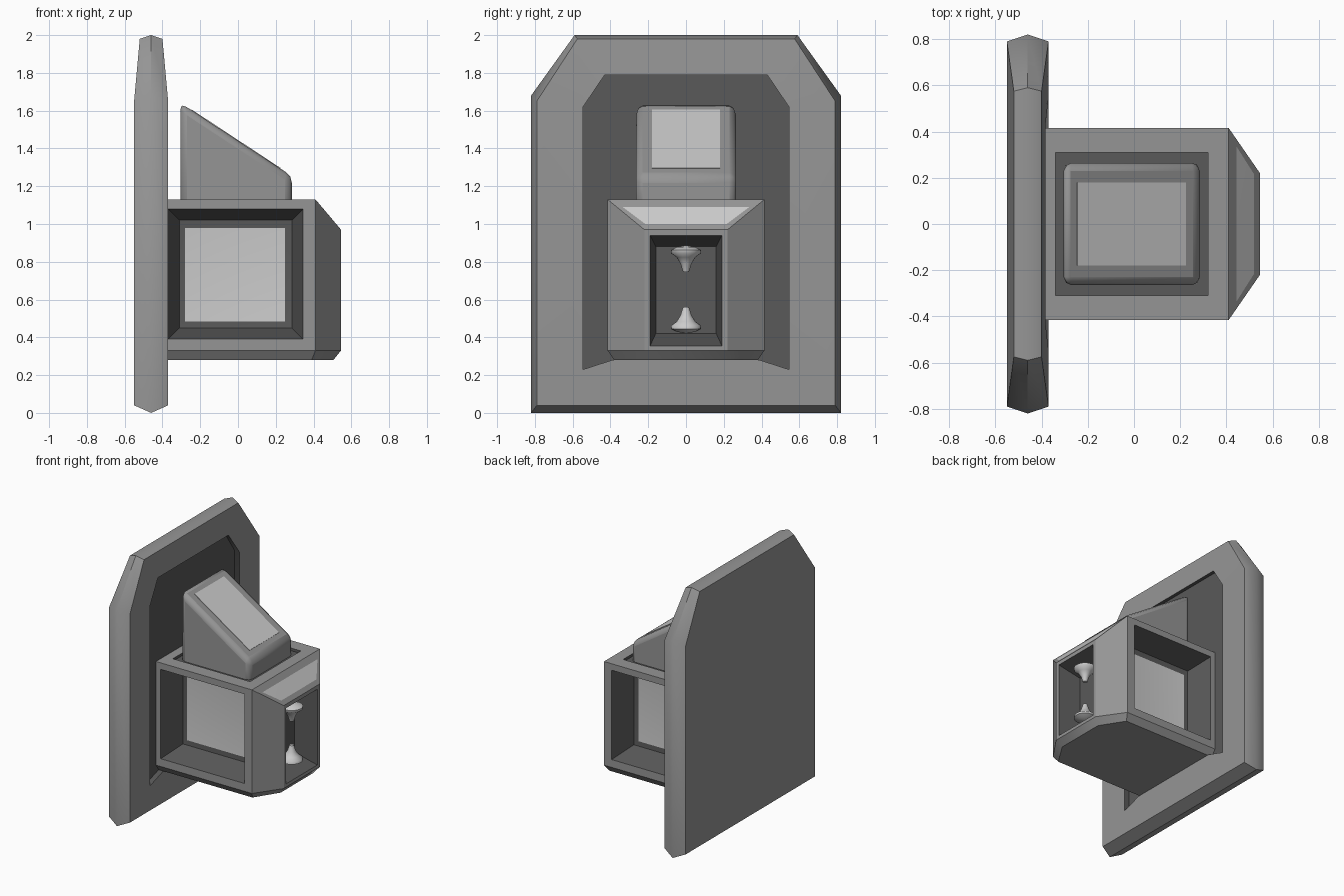
import bpy, bmesh, math
from mathutils import Vector

if "Cube" in bpy.data.objects:
    bpy.data.objects.remove(bpy.data.objects["Cube"])


def grey(name, v):
    m = bpy.data.materials.new(name)
    m.diffuse_color = (v, v, v, 1)
    m.use_nodes = True
    m.node_tree.nodes["Principled BSDF"].inputs["Base Color"].default_value = m.diffuse_color
    return m


MATS = [grey("frame", 0.3), grey("dark_recess", 0.1), grey("light_pane", 0.75)]


def finish(name, bm, bevel=0, angle=30, segments=2):
    bmesh.ops.remove_doubles(bm, verts=bm.verts, dist=1e-5)
    bmesh.ops.recalc_face_normals(bm, faces=bm.faces)
    me = bpy.data.meshes.new(name)
    bm.to_mesh(me)
    bm.free()
    for m in MATS:
        me.materials.append(m)
    ob = bpy.data.objects.new(name, me)
    bpy.context.collection.objects.link(ob)
    if bevel:
        b = ob.modifiers.new("bevel", 'BEVEL')
        b.width, b.segments = bevel, segments
    bpy.ops.object.select_all(action='DESELECT')
    bpy.context.view_layer.objects.active = ob
    ob.select_set(True)
    bpy.ops.object.shade_smooth_by_angle(angle=math.radians(angle))
    return ob


def face(bm, pts, mat=0):
    f = bm.faces.new([bm.verts.new(p) for p in pts])
    f.material_index = mat


def bridge(bm, a, b, mat=0):
    for i in range(len(a)):
        j = (i + 1) % len(a)
        face(bm, (a[i], a[j], b[j], b[i]), mat)


def nested(bm, loops, mats):
    """Bridge successive loops, then cap the last one."""
    for a, b, m in zip(loops, loops[1:], mats):
        bridge(bm, a, b, m)
    face(bm, loops[-1], mats[-1])


def mirrored(half):
    """Mirror half an outline across y = 0 into a closed loop."""
    return half + [(x, -y, z) for x, y, z in reversed(half)]


# back plate: bevelled slab with a shallow recess
bm = bmesh.new()
mid = mirrored([(-.46, .82, 0), (-.46, .82, 1.68), (-.46, .59, 2)])
back = mirrored([(-.55, .79, .04), (-.55, .79, 1.65), (-.52, .575, 1.98)])
front = mirrored([(-.37, .79, .04), (-.37, .79, 1.65), (-.40, .575, 1.98)])
inner = mirrored([(-.37, .545, .23), (-.37, .545, 1.62), (-.383, .43, 1.79)])
notch = [(-.37, -.39, .28), (-.37, .39, .28)]
bridge(bm, back, mid)
bridge(bm, mid, front)
face(bm, (back[0], back[1], back[4], back[5]))
face(bm, back[1:5])
for i in range(5):
    face(bm, (front[i], front[i + 1], inner[i + 1], inner[i]))
face(bm, [front[5], front[0], inner[0], notch[1], notch[0], inner[5]])
rim = inner + notch
floor = [(-.41, y, z) for x, y, z in rim]
nested(bm, [rim, floor], [1, 1])
finish("back_plate", bm, angle=40)

# housing body with windows on the sides, top and front
bm = bmesh.new()
B = -.41


def rect_y(y, x0, x1, z0, z1):
    return [(x0, y, z0), (x1, y, z0), (x1, y, z1), (x0, y, z1)]


def rect_x(x, y, z0, z1):
    return [(x, -y, z0), (x, y, z0), (x, y, z1), (x, -y, z1)]


def rect_z(z, x0, x1, y):
    return [(x0, -y, z), (x1, -y, z), (x1, y, z), (x0, y, z)]


for s in (-1, 1):
    nested(bm, [rect_y(s * .415, B, .41, .33, 1.13),
                rect_y(s * .415, -.37, .345, .39, 1.08),
                rect_y(s * .23, -.31, .285, .45, 1.02),
                rect_y(s * .225, -.28, .25, .485, .98)], [0, 1, 1, 2])
    face(bm, [(.41, s * .415, .33), (.545, s * .22, .33),
              (.545, s * .22, .97), (.41, s * .415, 1.13)])
nested(bm, [rect_z(1.13, B, .41, .415), rect_z(1.13, -.34, .32, .31),
            rect_z(1.11, -.34, .32, .31)], [0, 1, 1])
nested(bm, [rect_x(.545, .22, .33, .97), rect_x(.545, .19, .355, .94),
            rect_x(.37, .16, .42, .88)], [0, 1, 1])
slope = [Vector(p) for p in ((.41, -.415, 1.13), (.41, .415, 1.13),
                             (.545, .22, .97), (.545, -.22, .97))]
pane = [Vector(p) for p in ((.444, -.335, 1.09), (.444, .335, 1.09),
                            (.52, .215, 1.0), (.52, -.215, 1.0))]
nested(bm, [slope, pane], [0, 2])
low = mirrored([(B, .415, .33), (.41, .415, .33), (.545, .22, .33)])
base = mirrored([(B, .38, .28), (.39, .38, .28), (.505, .2, .28)])
nested(bm, [low, base], [0, 0])
face(bm, [(B, -.415, .33), (B, -.415, 1.13), (B, .415, 1.13), (B, .415, .33)])
face(bm, [base[0], low[0], low[-1], base[-1]])
finish("housing", bm, angle=30)

# sloped hood on top, with rounded edges
bm = bmesh.new()
prof = [(-.305, 1.06), (.285, 1.06), (.285, 1.254), (-.305, 1.641)]
nested(bm, [[(x, -.265, z) for x, z in prof],
            [(x, .265, z) for x, z in prof]], [0, 0])
face(bm, [(x, -.265, z) for x, z in prof])
finish("sloped_hood", bm, bevel=.036, angle=50)

# light pane lying on the slope of the hood
bm = bmesh.new()
pane = [(-.245, -.18, 1.606), (.225, -.18, 1.297), (.225, .18, 1.297), (-.245, .18, 1.606)]
nested(bm, [pane, [(x - .008, y, z - .012) for x, y, z in pane]], [2, 2])
face(bm, pane, 2)
finish("hood_pane", bm)

# pair of facing flared spikes in the front opening
bm = bmesh.new()
SPIKE = [(0, .42), (.05, .43), (.08, .445), (.078, .463), (.05, .483),
         (.03, .515), (.016, .56), (0, .562)]
N = 20
for flip in (False, True):
    rings = []
    for r, z in SPIKE:
        z = 1.307 - z if flip else z
        rings.append([(.458 + max(r, 1e-4) * math.cos(i * math.tau / N),
                       max(r, 1e-4) * math.sin(i * math.tau / N), z) for i in range(N)])
    face(bm, rings[0], 2)
    nested(bm, rings, [2] * len(rings))
finish("spikes", bm, angle=50)
